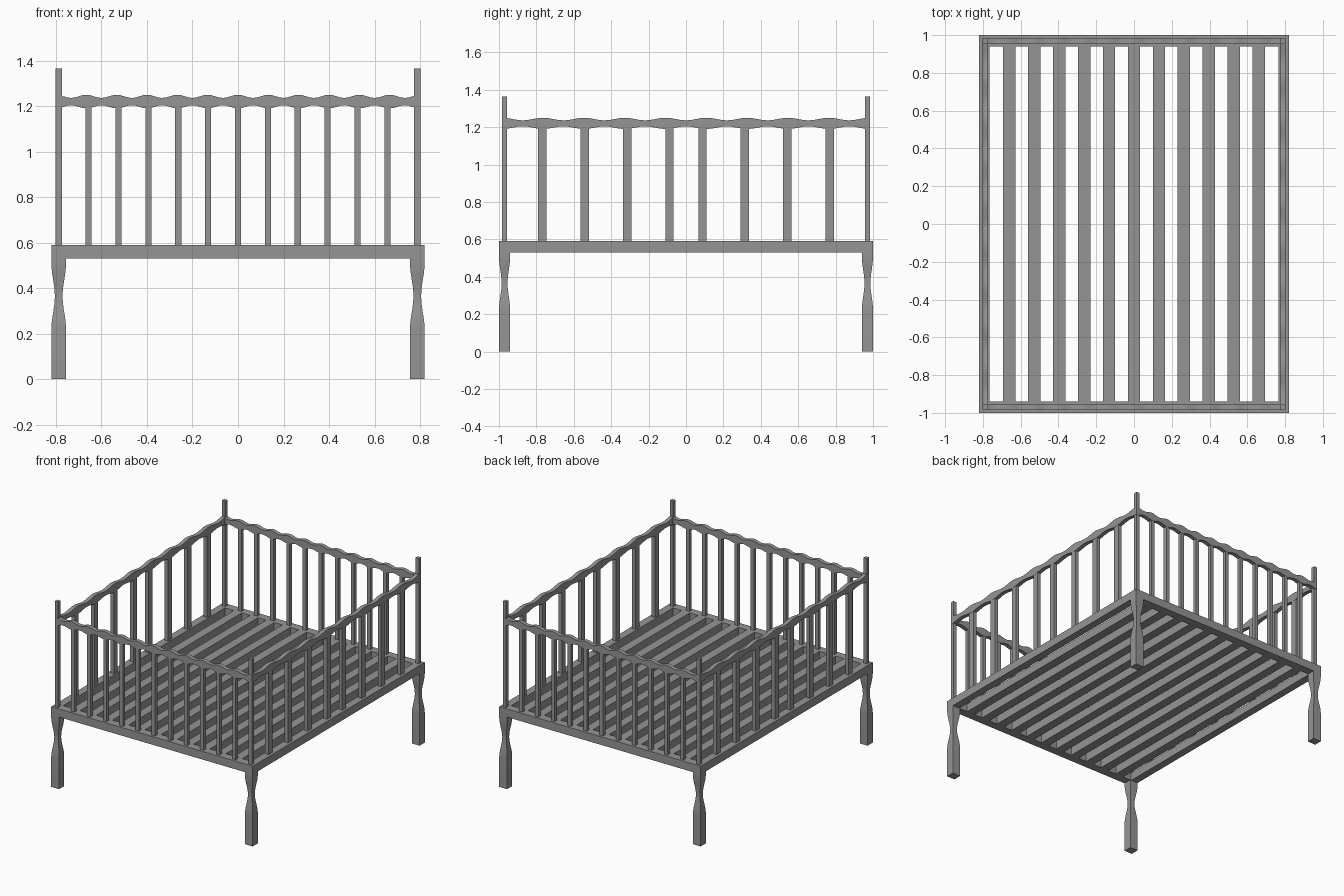
import bpy
import bmesh
import math
from mathutils import Vector

old = bpy.data.objects.get("Cube")
if old:
    bpy.data.objects.remove(old, do_unlink=True)

wood = bpy.data.materials.new("grey_wood")
wood.use_nodes = True
GREY = (0.3, 0.3, 0.3, 1)
wood.diffuse_color = GREY
wood.node_tree.nodes["Principled BSDF"].inputs["Base Color"].default_value = GREY

HALF_X, HALF_Y = 0.82, 1.0      # outer frame
POST_X, POST_Y = 0.788, 0.97    # centre lines of posts and rails
BOTTOM, TOP = 0.53, 0.59        # frame height
RAIL_Z = 1.22
THIN = 0.027


def finish(name, bm, smooth=False):
    bmesh.ops.recalc_face_normals(bm, faces=bm.faces)
    mesh = bpy.data.meshes.new(name)
    bm.to_mesh(mesh)
    bm.free()
    mesh.materials.append(wood)
    obj = bpy.data.objects.new(name, mesh)
    bpy.context.collection.objects.link(obj)
    if smooth:
        bpy.ops.object.select_all(action='DESELECT')
        obj.select_set(True)
        bpy.context.view_layer.objects.active = obj
        bpy.ops.object.shade_smooth_by_angle(angle=math.radians(35))
    return obj


def box(name, x, y, z0, z1, wx, wy):
    bm = bmesh.new()
    bmesh.ops.create_cube(bm, size=1)
    bmesh.ops.scale(bm, vec=(wx, wy, z1 - z0), verts=bm.verts)
    bmesh.ops.translate(bm, vec=(x, y, (z0 + z1) / 2), verts=bm.verts)
    return finish(name, bm)


def loft(name, sections, u, v):
    """Join rectangular sections (centre, half size on u, half size on v)."""
    bm = bmesh.new()
    rings = []
    for c, a, b in sections:
        rings.append([bm.verts.new(c + u * a * i + v * b * j)
                      for i, j in ((-1, -1), (1, -1), (1, 1), (-1, 1))])
    for r, s in zip(rings, rings[1:]):
        for k in range(4):
            n = (k + 1) % 4
            bm.faces.new((r[k], r[n], s[n], s[k]))
    bm.faces.new(rings[0])
    bm.faces.new(rings[-1])
    return finish(name, bm, smooth=True)


X, Y, Z = Vector((1, 0, 0)), Vector((0, 1, 0)), Vector((0, 0, 1))


# Wavy rail, thickest at its ends and at each spindle
def rail(name, centre, along, across, half, waves):
    steps = waves * 8
    sections = []
    for i in range(steps + 1):
        t = i / steps
        height = 0.023 + 0.007 * math.cos(math.tau * waves * t)
        sections.append((centre + along * half * (2 * t - 1), 0.015, height))
    loft(name, sections, across, Z)


# Frame
for side, s in (("left", 1), ("right", -1)):
    box(f"{side}_frame_beam", s * (HALF_X - 0.028), 0, BOTTOM, TOP, 0.056, 2 * HALF_Y)
for end, s in (("front", -1), ("back", 1)):
    box(f"{end}_frame_beam", 0, s * (HALF_Y - 0.03), BOTTOM, TOP, 2 * HALF_X - 0.112, 0.06)

# Slats
for i in range(11):
    box(f"slat_{i + 1}", (i - 5) * 0.132, 0, BOTTOM, TOP, 0.065, 1.88)

# Legs with a pinched neck, and corner posts
for side, sx in (("left", 1), ("right", -1)):
    for end, sy in (("front", -1), ("back", 1)):
        sections = [(Vector((sx * POST_X, sy * POST_Y, 0)), 0.032, 0.03)]
        for k in range(13):
            t = k / 12
            f = 1 - 0.47 * (0.5 - 0.5 * math.cos(math.tau * t))
            c = Vector((sx * POST_X, sy * POST_Y, 0.22 + 0.29 * t))
            sections.append((c, 0.032 * f, 0.03 * f))
        sections.append((Vector((sx * POST_X, sy * POST_Y, BOTTOM)), 0.032, 0.03))
        loft(f"{end}_{side}_leg", sections, X, Y)
        box(f"{end}_{side}_post", sx * POST_X, sy * POST_Y, TOP, 1.365, THIN, THIN)

# End railings
for end, s in (("front", -1), ("back", 1)):
    rail(f"{end}_rail", Vector((0, s * POST_Y, RAIL_Z)), X, Y, POST_X + 0.012, 12)
    for i in range(11):
        box(f"{end}_spindle_{i + 1}", (i - 5) * 0.1313, s * POST_Y, TOP, 1.2, THIN, THIN)

# Side railings
for side, s in (("left", 1), ("right", -1)):
    rail(f"{side}_rail", Vector((s * POST_X, 0, RAIL_Z)), Y, X, POST_Y + 0.012, 9)
    for i in range(4):
        for end, sy in (("front", -1), ("back", 1)):
            box(f"{side}_{end}_spindle_{i + 1}", s * POST_X, sy * (0.088 + 0.2265 * i),
                TOP, 1.2, THIN, 0.045)
